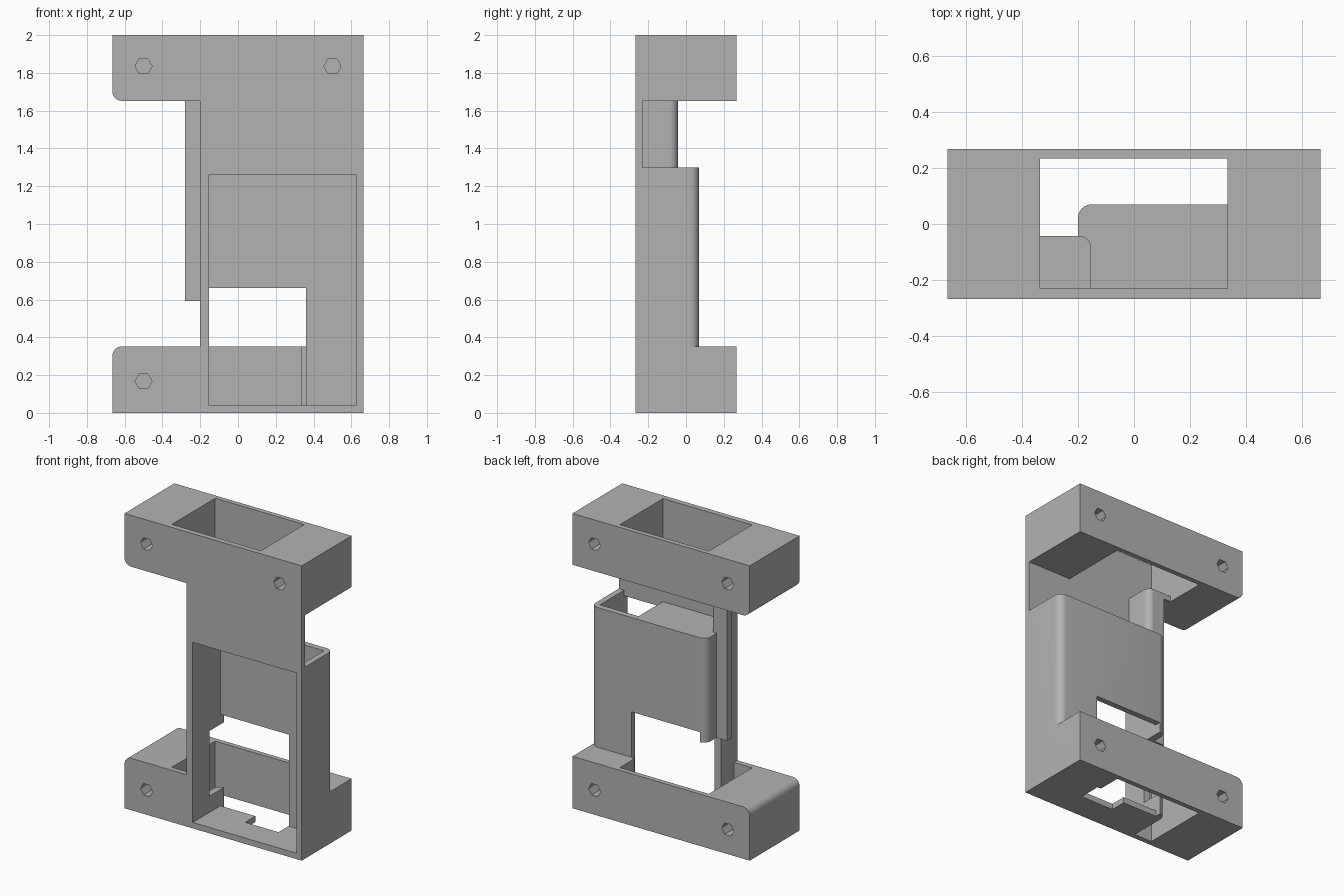
import bpy, bmesh, math
from mathutils import Matrix, Vector

if "Cube" in bpy.data.objects:
    bpy.data.objects.remove(bpy.data.objects["Cube"], do_unlink=True)

grey = bpy.data.materials.new("plain grey")
grey.use_nodes = True
COLOR = (0.45, 0.45, 0.45, 1)
grey.diffuse_color = COLOR
grey.node_tree.nodes["Principled BSDF"].inputs["Base Color"].default_value = COLOR

W, D, T = 0.665, 0.267, 0.23    # half width, half depth, inner face of the front wall


def finish(name, bm):
    bmesh.ops.recalc_face_normals(bm, faces=bm.faces)
    mesh = bpy.data.meshes.new(name)
    bm.to_mesh(mesh)
    bm.free()
    mesh.materials.append(grey)
    ob = bpy.data.objects.new(name, mesh)
    bpy.context.collection.objects.link(ob)
    return ob


def box(name, x, y, z, rounded=None, radius=0.05):
    """Box from ranges; edges whose midpoint passes the rule are rounded."""
    bm = bmesh.new()
    bmesh.ops.create_cube(bm, size=1)
    for v in bm.verts:
        v.co = Vector([(r[0] + r[1]) / 2 + c * (r[1] - r[0]) for c, r in zip(v.co, (x, y, z))])
    if rounded:
        edges = [e for e in bm.edges if rounded((e.verts[0].co + e.verts[1].co) / 2)]
        bmesh.ops.bevel(bm, geom=edges, offset=radius, segments=8, profile=0.5, affect='EDGES')
    return finish(name, bm)


def hex_pin(x, z, y, depth):
    bm = bmesh.new()
    place = Matrix.Translation((x, y, z)) @ Matrix.Rotation(math.pi / 2, 4, 'X')
    bmesh.ops.create_cone(bm, cap_ends=True, segments=6, radius1=0.045, radius2=0.045,
                          depth=depth * 2, matrix=place)
    # put one corner of the hexagon on the horizontal axis
    first = max(bm.verts, key=lambda v: v.co.x)
    if abs(first.co.x - x) < 0.044:
        bmesh.ops.rotate(bm, verts=bm.verts, cent=(x, y, z),
                         matrix=Matrix.Rotation(math.pi / 6, 3, 'Y'))
    return finish("screw_hole", bm)


def combine(ob, other, operation):
    mod = ob.modifiers.new("combine", 'BOOLEAN')
    mod.operation, mod.solver, mod.object = operation, 'EXACT', other
    bpy.context.view_layer.objects.active = ob
    bpy.ops.object.modifier_apply(modifier=mod.name)
    bpy.data.objects.remove(other, do_unlink=True)


def add(ob, other):
    combine(ob, other, 'UNION')


def cut(ob, other):
    combine(ob, other, 'DIFFERENCE')


# Mounting blocks, each with a rounded outer edge and a rectangular shaft
def mounting_block(name, z, round_z):
    ob = box(name, (-W, W), (-D, D), z,
             lambda m: m.x < -W + 0.01 and abs(m.z - round_z) < 0.01)
    cut(ob, box("shaft", (-0.335, 0.333), (-T, 0.234), (z[0] - 0.1, z[1] + 0.1)))
    return ob


frame = mounting_block("holder_frame", (0, 0.352), 0.352)
upper = mounting_block("upper_block", (1.652, 2), 1.652)

# Tray body with rounded rear corners
add(frame, box("tray", (-0.2, W), (-D, 0.07), (0, 1.3),
               lambda m: m.y > 0.06 and abs(m.z - 0.65) < 0.01))
cut(frame, box("tray_pocket", (-0.153, 0.625), (-0.4, 0.03), (0.04, 1.262)))
cut(frame, box("rear_window", (-0.153, 0.36), (0.03, 0.075), (-0.1, 0.66)))
cut(frame, box("floor_notch", (0.11, 0.36), (-0.08, 0.05), (-0.1, 0.1)))
cut(frame, box("side_window", (-0.25, -0.14), (-0.087, 0.1), (0.15, 0.592)))
cut(frame, box("top_opening", (0.335, 0.625), (-T, 0.03), (1.2, 1.4)))

# Front plate and upper block
add(frame, box("front_plate", (-0.2, W), (-D, -T), (1.28, 1.7)))
add(frame, upper)

# Inner column, cable flange and the shelf closing the shaft above them
rule = lambda m: m.x > -0.16 and m.y > -0.05
add(frame, box("column", (-0.2, -0.153), (-0.25, -0.042), (1.28, 1.69), rule, 0.044))
add(frame, box("flange", (-0.28, -0.19), (-0.087, -0.042), (0.592, 1.67)))
add(frame, box("shelf", (-0.36, -0.153), (-0.25, -0.042), (1.652, 1.69), rule, 0.044))

# Blind screw holes on both faces
for x in (-0.5, 0.5):
    for z in (0.167, 1.835):
        cut(frame, hex_pin(x, z, D, 0.15))
        if x < 0 or z > 1:
            cut(frame, hex_pin(x, z, -D, 0.15))

bpy.ops.object.select_all(action='DESELECT')
frame.select_set(True)
bpy.context.view_layer.objects.active = frame
bpy.ops.object.shade_smooth_by_angle(angle=math.radians(30))
